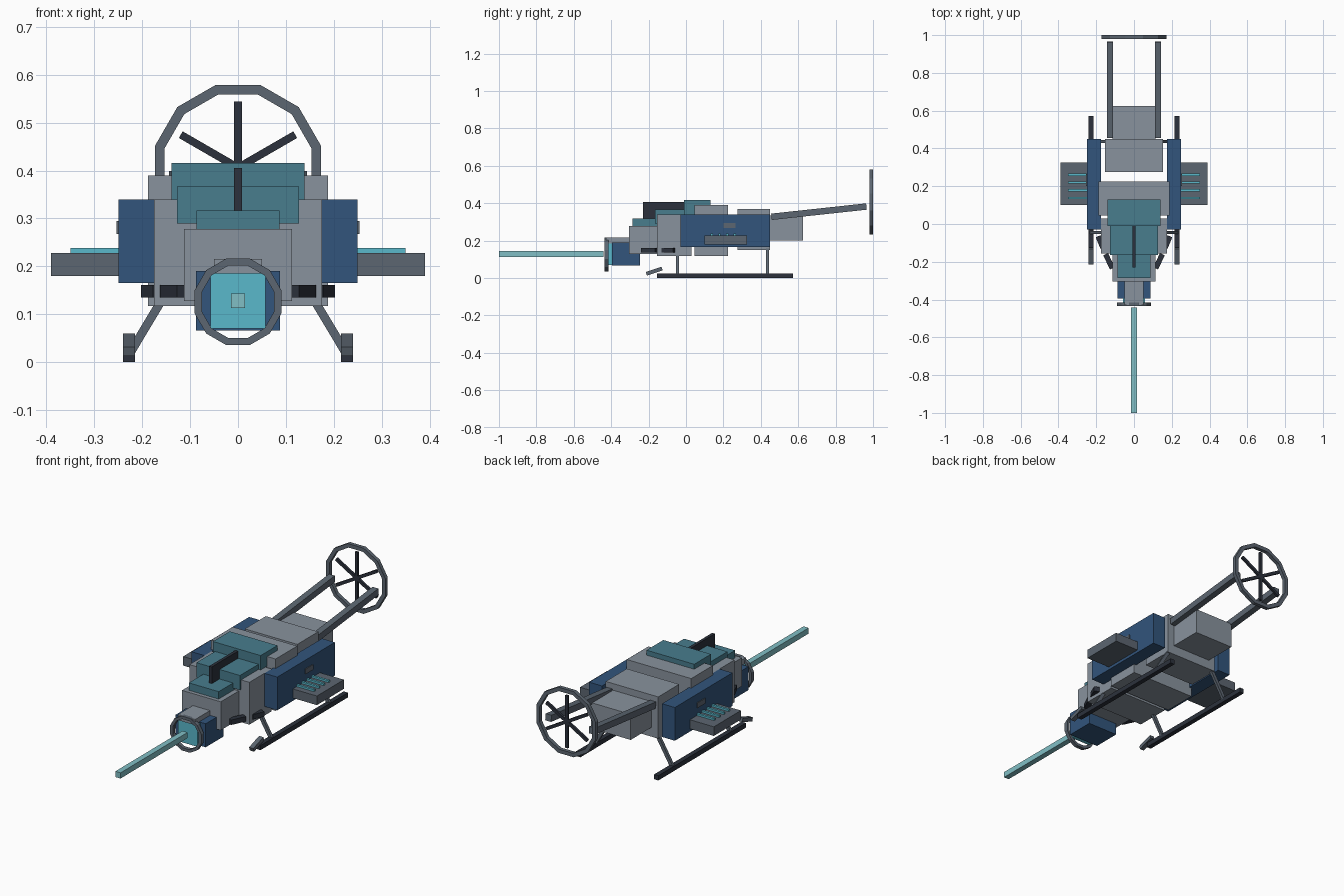
import bpy
from math import pi, tan, cos, sin, radians
from mathutils import Vector, Matrix

cube = bpy.data.objects.get("Cube")
if cube:
    bpy.data.objects.remove(cube, do_unlink=True)


def material(name, r, g, b):
    m = bpy.data.materials.new(name)
    m.use_nodes = True
    m.diffuse_color = (r, g, b, 1)
    m.node_tree.nodes["Principled BSDF"].inputs["Base Color"].default_value = (r, g, b, 1)
    return m


HULL = material("light grey", 0.25, 0.29, 0.34)
BLUE = material("navy blue", 0.032, 0.09, 0.2)
TEAL = material("teal", 0.065, 0.205, 0.27)
CYAN = material("bright cyan", 0.1, 0.48, 0.6)
BEAM = material("pale cyan", 0.22, 0.52, 0.56)
STEEL = material("dark grey", 0.107, 0.133, 0.165)
BLACK = material("near black", 0.025, 0.031, 0.045)


def bar(name, mat, centre, size, rotation=None):
    """Box with a size, placed at a centre with an optional rotation matrix."""
    bpy.ops.mesh.primitive_cube_add(size=1)
    ob = bpy.context.object
    ob.name = name
    turn = rotation if rotation else Matrix.Identity(4)
    ob.data.transform(Matrix.Translation(centre) @ turn @ Matrix.Diagonal((*size, 1)))
    ob.data.materials.append(mat)
    return ob


def box(name, mat, x, y, z):
    """Box from its limits on each axis."""
    lims = (x, y, z)
    return bar(name, mat, Vector([(a + b) / 2 for a, b in lims]), [b - a for a, b in lims])


def wide(name, mat, half, y, z):
    return box(name, mat, (-half, half), y, z)


def beam(name, mat, a, b, width, depth):
    """Box running from point a to point b."""
    a, b = Vector(a), Vector(b)
    d = b - a
    turn = d.to_track_quat('Y', 'Z').to_matrix().to_4x4()
    return bar(name, mat, (a + b) / 2, (width, d.length, depth), turn)


def mirrored(ob):
    """Copy a left-hand part to the right side."""
    mod = ob.modifiers.new("mirror", 'MIRROR')
    mod.use_axis[0] = True
    return ob


def ring(name, y, z, radius, thick, depth):
    """Twelve straight bars around a circle."""
    length = 2 * (radius + thick / 2) * tan(pi / 12)
    for i in range(12):
        a = i * pi / 6
        bar(f"{name}_{i + 1}", STEEL, Vector((radius * cos(a), y, z + radius * sin(a))),
            (thick, depth, length), Matrix.Rotation(-a, 4, 'Y'))


# Hull blocks
wide("nose_hull", HULL, 0.113, (-0.305, -0.155), (0.128, 0.278))
wide("front_hull", HULL, 0.175, (-0.155, 0.03), (0.117, 0.34))
wide("middle_hull", HULL, 0.188, (0.045, 0.225), (0.117, 0.39))
wide("rear_hull", HULL, 0.153, (0.275, 0.45), (0.15, 0.37))
wide("tail_block", HULL, 0.115, (0.45, 0.625), (0.2, 0.335))

# Stepped canopy and fin
wide("front_canopy", TEAL, 0.087, (-0.285, -0.155), (0.278, 0.317))
wide("middle_canopy", TEAL, 0.127, (-0.165, -0.01), (0.29, 0.367))
wide("top_canopy", TEAL, 0.139, (-0.01, 0.13), (0.34, 0.416))
wide("canopy_fin", BLACK, 0.008, (-0.23, -0.01), (0.31, 0.405))

# Emitter head and its beam
wide("emitter_block", BLUE, 0.088, (-0.395, -0.245), (0.066, 0.19))
wide("emitter_cap", HULL, 0.05, (-0.428, -0.3), (0.185, 0.215))
wide("emitter_lens", CYAN, 0.057, (-0.42, -0.395), (0.07, 0.185))
wide("light_beam", BEAM, 0.015, (-1, -0.442), (0.113, 0.143))
ring("emitter_ring", -0.425, 0.126, 0.083, 0.015, 0.02)

# Side armour and pods
mirrored(box("side_panel", BLUE, (0.175, 0.25), (-0.03, 0.45), (0.165, 0.34)))
mirrored(box("panel_plate", STEEL, (0.248, 0.254), (0.2, 0.265), (0.268, 0.295)))
mirrored(box("side_pod", STEEL, (0.25, 0.39), (0.1, 0.325), (0.18, 0.228)))
for i in range(4):
    y = 0.138 + i * 0.041
    mirrored(box(f"pod_strip_{i + 1}", CYAN, (0.25, 0.35), (y - 0.006, y + 0.006), (0.225, 0.238)))

# Angled vents beside the nose
mirrored(beam("front_vent", BLACK, (0.115, -0.235, 0.148), (0.15, -0.16, 0.148), 0.028, 0.026))
mirrored(beam("rear_vent", BLACK, (0.165, -0.125, 0.148), (0.19, -0.065, 0.148), 0.028, 0.026))

# Landing skids
mirrored(box("skid", BLACK, (0.215, 0.24), (-0.155, 0.573), (0, 0.025)))
mirrored(beam("skid_tip", STEEL, (0.2275, -0.212, 0.022), (0.2275, -0.128, 0.05), 0.025, 0.02))
for name, y in (("front_strut", -0.045), ("rear_strut", 0.436)):
    mirrored(beam(name, STEEL, (0.135, y, 0.17), (0.226, y, 0.018), 0.015, 0.018))

# Tail booms and rotor
mirrored(beam("tail_boom", STEEL, (0.127, 0.457, 0.327), (0.127, 0.965, 0.382), 0.034, 0.034))
ring("tail_ring", 0.99, 0.406, 0.163, 0.02, 0.02)
for i in range(3):
    bar(f"rotor_blade_{i + 1}", BLACK, Vector((0, 0.99, 0.406)), (0.016, 0.012, 0.276),
        Matrix.Rotation(radians(60 * i), 4, 'Y'))
